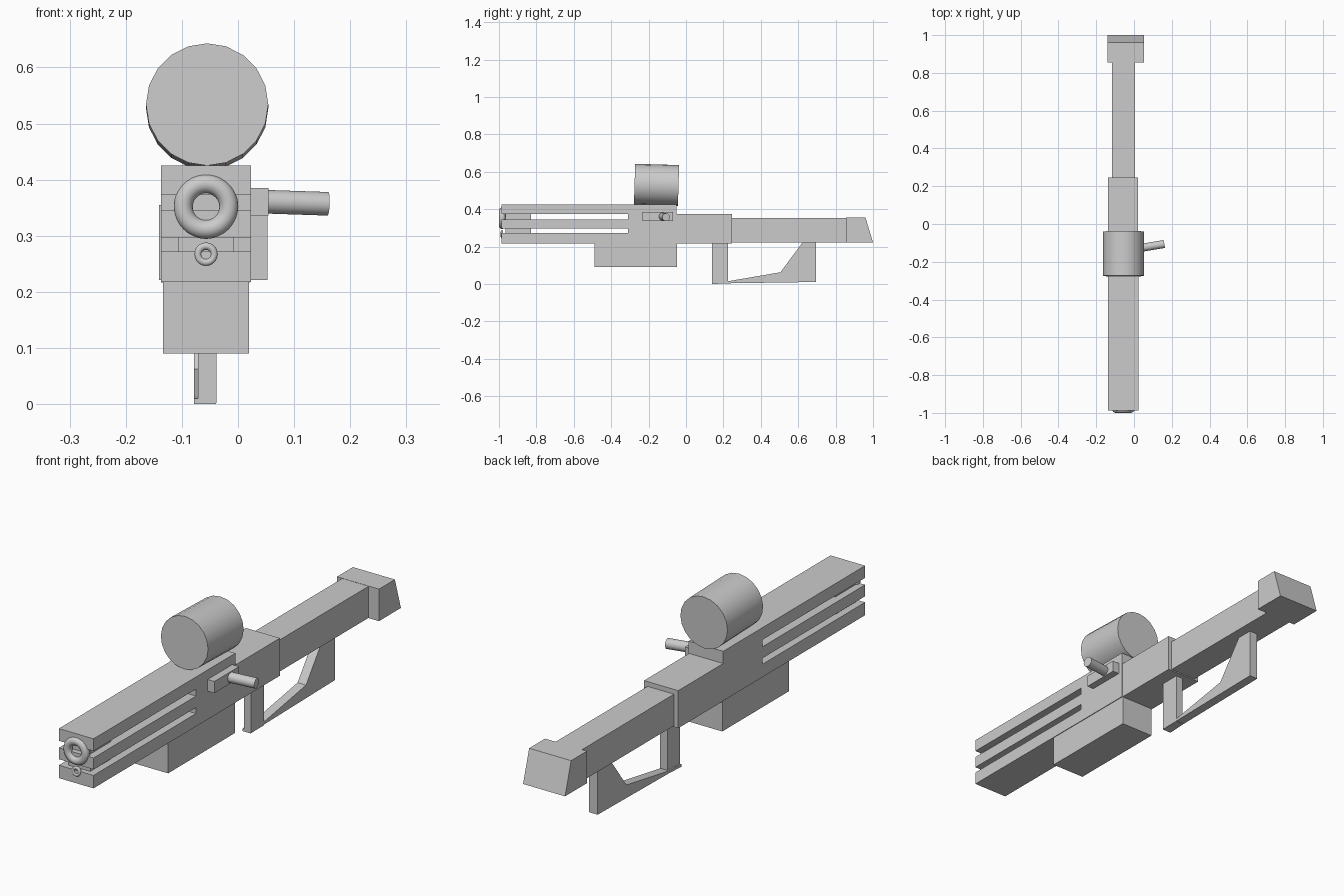
import bpy, bmesh, math
from mathutils import Vector

if "Cube" in bpy.data.objects:
    bpy.data.objects.remove(bpy.data.objects["Cube"])

CX = -0.057  # centre line of the body


def profile(name, pts, x0, x1):
    """Extrude a (y, z) side outline from x0 to x1."""
    bm = bmesh.new()
    face = bm.faces.new([bm.verts.new((x0, y, z)) for y, z in pts])
    ext = bmesh.ops.extrude_face_region(bm, geom=[face])
    moved = [v for v in ext["geom"] if isinstance(v, bmesh.types.BMVert)]
    bmesh.ops.translate(bm, verts=moved, vec=(x1 - x0, 0, 0))
    bmesh.ops.recalc_face_normals(bm, faces=bm.faces)
    mesh = bpy.data.meshes.new(name)
    bm.to_mesh(mesh)
    bm.free()
    ob = bpy.data.objects.new(name, mesh)
    bpy.context.collection.objects.link(ob)
    return ob


def box(name, x0, x1, y0, y1, z0, z1):
    return profile(name, [(y0, z0), (y1, z0), (y1, z1), (y0, z1)], x0, x1)


def smooth(angle=40):
    bpy.ops.object.shade_smooth_by_angle(angle=math.radians(angle))


def rod(name, start, end, radius, sides):
    a, b = Vector(start), Vector(end)
    bpy.ops.mesh.primitive_cylinder_add(vertices=sides, radius=radius, depth=(b - a).length,
                                        location=(a + b) / 2)
    ob = bpy.context.object
    ob.name = name
    ob.rotation_euler = (b - a).to_track_quat('Z', 'Y').to_euler()
    smooth()
    return ob


def ring(name, y, z, major, minor):
    bpy.ops.mesh.primitive_torus_add(major_segments=48, minor_segments=16, major_radius=major,
                                     minor_radius=minor, location=(CX, y, z),
                                     rotation=(math.pi / 2, 0, 0))
    bpy.context.object.name = name
    smooth()


# Slotted forward body, a comb-shaped outline with two through slots
F, S, B = -0.987, -0.31, -0.05
profile("slotted_body", [
    (F, 0.218), (B, 0.218), (B, 0.425), (F, 0.425),
    (F, 0.374), (S, 0.374), (S, 0.345), (F, 0.345),
    (F, 0.297), (S, 0.297), (S, 0.272), (F, 0.272)], -0.137, 0.023)
box("muzzle_core", -0.107, -0.007, -0.965, -0.83, 0.24, 0.40)

# Muzzle rings
ring("large_muzzle_ring", -0.983, 0.352, 0.0405, 0.017)
ring("small_muzzle_ring", -0.984, 0.267, 0.0145, 0.0065)

# Lower box and receiver
box("magazine", -0.134, 0.020, -0.49, -0.048, 0.09, 0.225)
box("receiver", -0.137, 0.021, -0.055, 0.247, 0.217, 0.374)

# Stock tube and slanted butt
box("stock_tube", -0.117, 0.005, 0.24, 0.87, 0.222, 0.354)
profile("butt_pad", [(0.855, 0.221), (1.0, 0.221), (0.96, 0.355), (0.855, 0.355)], -0.141, 0.053)

# Grip post and angled lower brace
box("grip_post", -0.071, -0.038, 0.14, 0.225, 0.002, 0.225)
profile("grip_brace", [
    (0.14, 0.0), (0.225, 0.004), (0.695, 0.011), (0.695, 0.225), (0.625, 0.225),
    (0.505, 0.063), (0.225, 0.015), (0.14, 0.01)], -0.078, -0.039)

# Scope drum, tipped slightly towards the back
rod("scope_drum", (-0.055, -0.275, 0.534), (-0.055, -0.04, 0.527), 0.109, 20)

# Side handle on its mounting block
box("handle_mount", 0.02, 0.054, -0.233, -0.07, 0.336, 0.385)
rod("side_handle", (0.04, -0.126, 0.361), (0.16, -0.106, 0.357), 0.021, 32)
